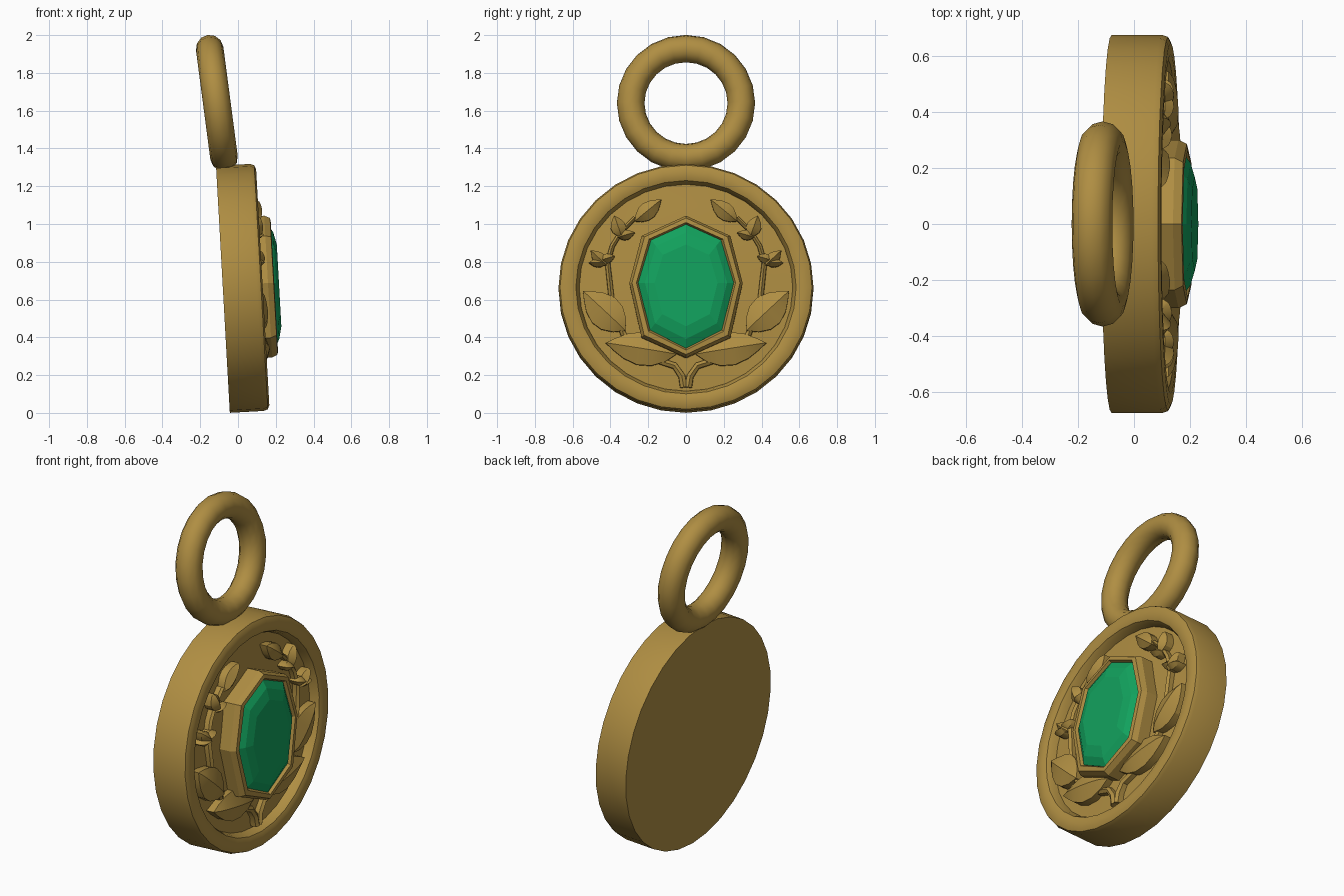
import bpy, bmesh, math
from mathutils import Matrix, Vector

if "Cube" in bpy.data.objects:
    bpy.data.objects.remove(bpy.data.objects["Cube"])

def material(name, col):
    m = bpy.data.materials.new(name)
    m.diffuse_color = (*col, 1)
    m.use_nodes = True
    m.node_tree.nodes["Principled BSDF"].inputs["Base Color"].default_value = m.diffuse_color
    return m

gold = material("old gold", (0.43, 0.27, 0.055))
green = material("emerald green", (0.006, 0.36, 0.11))

def frame(center, tilt):
    # local x -> world y, local y -> tilted up, local z -> outward (+x)
    t = math.radians(tilt)
    m = Matrix(((0, -math.sin(t), math.cos(t)), (1, 0, 0), (0, math.cos(t), math.sin(t)))).to_4x4()
    m.translation = center
    return m

CZ = 0.66
DISC = frame((0.025, 0, CZ), 3.2)

def make(name, bm, mat, mtx=DISC, angle=None):
    bmesh.ops.recalc_face_normals(bm, faces=bm.faces)
    me = bpy.data.meshes.new(name)
    bm.to_mesh(me)
    bm.free()
    me.transform(mtx)
    me.materials.append(mat)
    ob = bpy.data.objects.new(name, me)
    bpy.context.collection.objects.link(ob)
    if angle:
        bpy.context.view_layer.objects.active = ob
        ob.select_set(True)
        bpy.ops.object.shade_smooth_by_angle(angle=math.radians(angle))
        ob.select_set(False)
    return ob

def skin(bm, loops, cap_first=True, cap_last=True):
    # bridge a stack of equal-length closed loops
    rows = [[bm.verts.new(p) for p in l] for l in loops]
    n = len(rows[0])
    for a, b in zip(rows, rows[1:]):
        for i in range(n):
            j = (i + 1) % n
            bm.faces.new((a[i], a[j], b[j], b[i]))
    if cap_first:
        bm.faces.new(rows[0])
    if cap_last:
        bm.faces.new(rows[-1])

# medallion disc with raised rounded rim and recessed floor
def ring_loop(r, z, n=32):
    return [(r * math.sin(2 * math.pi * i / n), r * 0.97 * math.cos(2 * math.pi * i / n), z) for i in range(n)]
bm = bmesh.new()
profile = [(0.675, -0.105), (0.675, 0.075), (0.667, 0.097), (0.645, 0.106), (0.605, 0.106),
           (0.583, 0.098), (0.573, 0.08), (0.565, 0.048), (0.45, 0.055), (0.25, 0.07)]
skin(bm, [ring_loop(r, z) for r, z in profile])
make("medallion_disc", bm, gold, angle=40)

# eight-sided bezel around the stone
def octagon(pts, z):
    full = pts + [(-x, y) for x, y in reversed(pts[1:-1])]
    return [(x, y - CZ, z) for x, y in full]
OUT = [(0, 1.037), (0.235, 0.93), (0.3, 0.68), (0.235, 0.39), (0, 0.285)]
INN = [(0, 0.99), (0.185, 0.907), (0.253, 0.68), (0.19, 0.43), (0, 0.333)]
def blend(t):
    return [(a[0] + (b[0] - a[0]) * t, a[1] + (b[1] - a[1]) * t) for a, b in zip(OUT, INN)]
bm = bmesh.new()
skin(bm, [octagon(OUT, 0.05), octagon(OUT, 0.135), octagon(blend(0.3), 0.165),
          octagon(blend(0.8), 0.168), octagon(INN, 0.15), octagon(INN, 0.1)])
make("stone_bezel", bm, gold)

# faceted stone: girdle, crown, table
def scaled(s):
    return [(x * s, 0.67 + (y - 0.67) * s) for x, y in INN]
bm = bmesh.new()
skin(bm, [octagon(scaled(1.0), 0.1), octagon(scaled(1.0), 0.153),
          octagon(scaled(0.86), 0.178), octagon(scaled(0.66), 0.193)])
make("green_stone", bm, green)

# hanging ring
bm = bmesh.new()
N, M = 24, 12
grid = [[bm.verts.new(((0.293 + 0.073 * math.cos(b)) * math.sin(a),
                       (0.291 + 0.073 * math.cos(b)) * math.cos(a), 0.073 * math.sin(b)))
         for b in [2 * math.pi * j / M for j in range(M)]]
        for a in [2 * math.pi * i / N for i in range(N)]]
for i in range(N):
    for j in range(M):
        bm.faces.new((grid[i][j], grid[(i + 1) % N][j], grid[(i + 1) % N][(j + 1) % M], grid[i][(j + 1) % M]))
make("hanging_ring", bm, gold, frame((-0.112, 0, 1.64), 7.5), 60)

# leaves: pointed plates with a raised midrib; (base y, z, tip y, z, half width)
LEAVES = [(0.05, 0.305, 0.425, 0.365, 0.088), (0.32, 0.43, 0.545, 0.64, 0.09),
          (0.42, 0.775, 0.505, 0.855, 0.032), (0.46, 0.80, 0.375, 0.825, 0.026),
          (0.42, 0.79, 0.515, 0.79, 0.024), (0.34, 0.925, 0.38, 1.04, 0.04),
          (0.36, 0.925, 0.27, 0.95, 0.026), (0.27, 1.01, 0.13, 1.125, 0.046)]
SHAPE = [(0.14, 0.55), (0.32, 0.92), (0.52, 1.0), (0.72, 0.75), (0.88, 0.36)]

def leaf(side, k, x0, y0, x1, y1, w):
    a, d = Vector((x0, y0 - CZ)), Vector((x1 - x0, y1 - y0))
    p = Vector((-d.y, d.x)).normalized() * w
    def pt(t, s, z):
        q = a + d * t + p * s
        return (q.x * side, q.y, z)
    bm = bmesh.new()
    ends = [(bm.verts.new(pt(t, 0, 0.045)), bm.verts.new(pt(t, 0, 0.098))) for t in (0, 1)]
    mids = [bm.verts.new(pt(t, 0, 0.108 + 0.018 * h)) for t, h in SHAPE]
    spine = [ends[0][1]] + mids + [ends[1][1]]
    for s in (-1, 1):
        low = [ends[0][0]] + [bm.verts.new(pt(t, s * h, 0.045)) for t, h in SHAPE] + [ends[1][0]]
        top = [ends[0][1]] + [bm.verts.new(pt(t, s * h, 0.096)) for t, h in SHAPE] + [ends[1][1]]
        for i in range(len(low) - 1):
            bm.faces.new((low[i], low[i + 1], top[i + 1], top[i]))
            bm.faces.new(list(dict.fromkeys((top[i], top[i + 1], spine[i + 1], spine[i]))))
    make("leaf_%s_%d" % ("right" if side > 0 else "left", k), bm, gold, angle=25)

# stems: tapered strips following the wreath
STEM = [(0.012, 0.13), (0.022, 0.19), (0.06, 0.245), (0.2, 0.29), (0.33, 0.41), (0.39, 0.56),
        (0.405, 0.7), (0.415, 0.79), (0.39, 0.88), (0.34, 0.96), (0.27, 1.03)]
def stem(side):
    pts = [Vector((x, y - CZ)) for x, y in STEM]
    loops = []
    for i, q in enumerate(pts):
        d = (pts[min(i + 1, len(pts) - 1)] - pts[max(i - 1, 0)]).normalized()
        n = Vector((-d.y, d.x)) * (0.02 - 0.0008 * i)
        loops.append([((q + n * s).x * side, (q + n * s).y, z)
                      for s, z in ((-1, 0.045), (-0.9, 0.083), (0, 0.095), (0.9, 0.083), (1, 0.045))])
    bm = bmesh.new()
    skin(bm, loops)
    make("stem_" + ("right" if side > 0 else "left"), bm, gold, angle=30)

for side in (1, -1):
    stem(side)
    for k, l in enumerate(LEAVES):
        leaf(side, k + 1, *l)
